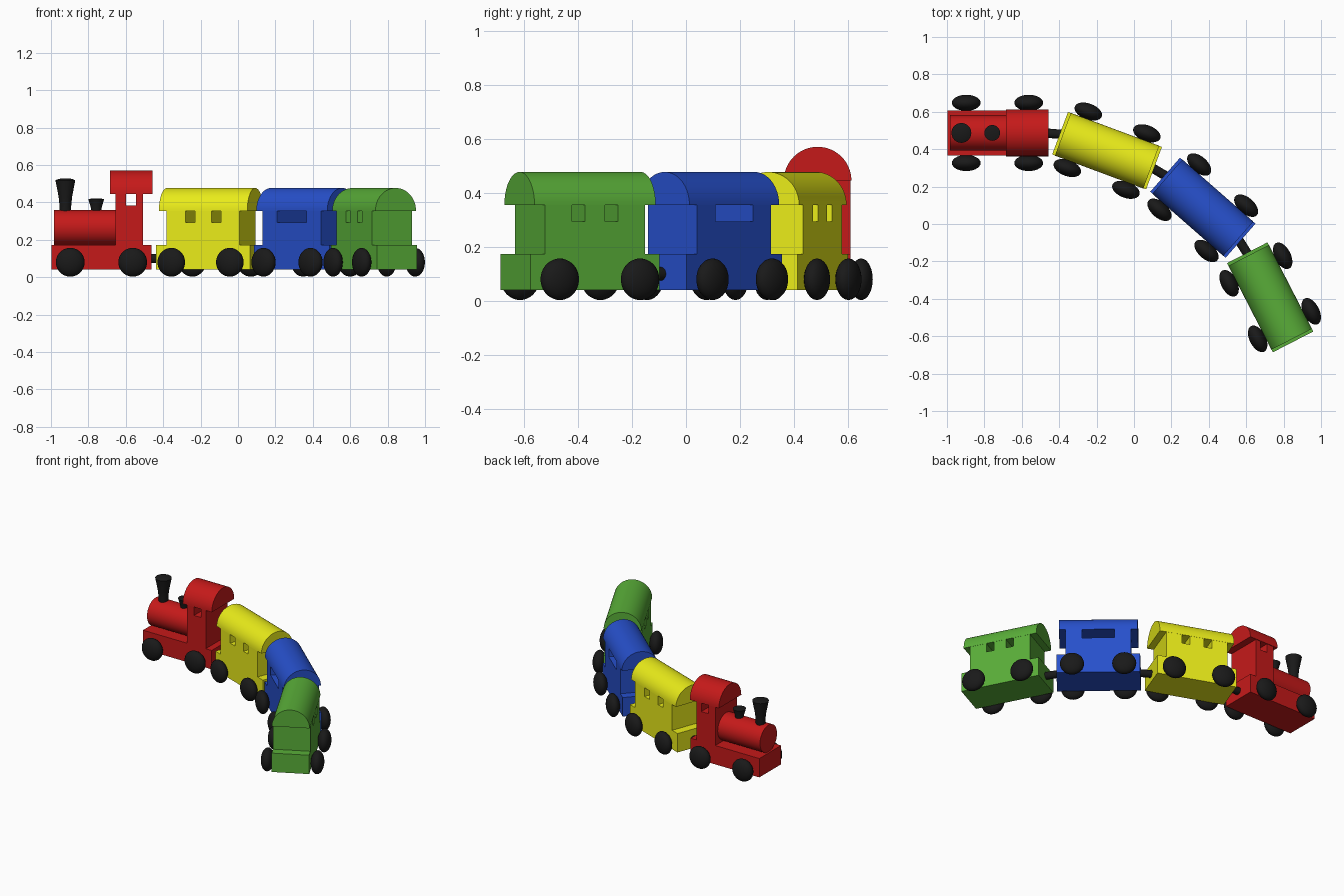
import bpy, bmesh
from math import sin, cos, pi, radians
from mathutils import Matrix, Vector

if "Cube" in bpy.data.objects:
    bpy.data.objects.remove(bpy.data.objects["Cube"])


def material(name, rgb):
    m = bpy.data.materials.new(name)
    m.diffuse_color = (*rgb, 1)
    m.use_nodes = True
    m.node_tree.nodes["Principled BSDF"].inputs["Base Color"].default_value = m.diffuse_color
    return m


RED = material("red", (0.56, 0.01, 0.01))
YELLOW = material("yellow", (0.82, 0.84, 0.01))
BLUE = material("blue", (0.02, 0.08, 0.6))
GREEN = material("green", (0.1, 0.42, 0.04))
BLACK = material("black", (0.01, 0.01, 0.01))


def finish(bm, name, mat, place):
    bmesh.ops.recalc_face_normals(bm, faces=bm.faces)
    me = bpy.data.meshes.new(name)
    bm.to_mesh(me)
    bm.free()
    ob = bpy.data.objects.new(name, me)
    bpy.context.collection.objects.link(ob)
    me.materials.append(mat)
    ob.matrix_world = place
    bpy.context.view_layer.objects.active = ob
    ob.select_set(True)
    bpy.ops.object.shade_smooth_by_angle(angle=radians(35))
    ob.select_set(False)
    return ob


def prism(name, points, push, mat, place):
    """Extrude a closed 3D outline along a vector."""
    bm = bmesh.new()
    face = bm.faces.new([bm.verts.new(p) for p in points])
    ext = bmesh.ops.extrude_face_region(bm, geom=[face], use_keep_orig=True)
    moved = [g for g in ext["geom"] if isinstance(g, bmesh.types.BMVert)]
    bmesh.ops.translate(bm, verts=moved, vec=push)
    finish(bm, name, mat, place)


def lathe(name, profile, mat, place, steps=40):
    """Spin an (r, z) profile around local z."""
    bm = bmesh.new()
    vs = [bm.verts.new((r, 0, z)) for r, z in profile]
    es = [bm.edges.new(pair) for pair in zip(vs, vs[1:])]
    bmesh.ops.spin(bm, geom=vs + es, cent=(0, 0, 0), axis=(0, 0, 1),
                   angle=2 * pi, steps=steps, use_merge=True)
    bmesh.ops.remove_doubles(bm, verts=bm.verts, dist=1e-5)
    finish(bm, name, mat, place)


def rod(name, a, b, r, mat):
    a, b = Vector(a), Vector(b)
    d = b - a
    place = Matrix.Translation(a) @ d.to_track_quat("Z", "Y").to_matrix().to_4x4()
    lathe(name, [(0, 0), (r, 0), (r, d.length), (0, d.length)], mat, place)


BASE, W = 0.268, 0.121          # half length and half width of a wagon floor
FLOOR, DECK = 0.04, 0.173


def wagon(label, mat, place, body, windows, sill, eave, roof, roof_r):
    """Chassis and body as one notched side profile, then roof and wheels."""
    side = [(-BASE, FLOOR), (BASE, FLOOR), (BASE, DECK), (body[1], DECK), (body[1], eave)]
    for a, b in reversed(windows):
        side += [(b, eave), (b, sill), (a, sill), (a, eave)]
    side += [(body[0], eave), (body[0], DECK), (-BASE, DECK)]
    prism(label + "_body", [(x, -W, z) for x, z in side], (0, 2 * W, 0), mat, place)

    arc = [(roof[0], roof_r * cos(pi * i / 32), eave + roof_r * sin(pi * i / 32))
           for i in range(33)]
    prism(label + "_roof", arc, (roof[1] - roof[0], 0, 0), mat, place)

    # rounded wheels
    n = 14
    lens = [(0.077 * sin(pi * i / n), -0.043 * cos(pi * i / n)) for i in range(n + 1)]
    lens[0], lens[-1] = (0, -0.043), (0, 0.043)
    for x in (-0.167, 0.167):
        for s in (-1, 1):
            at = Matrix.Translation((x, s * 0.161, 0.08)) @ Matrix.Rotation(pi / 2, 4, "X")
            lathe(label + "_wheel", lens, BLACK, place @ at)


def placing(x, y, deg):
    return Matrix.Translation((x, y, 0)) @ Matrix.Rotation(radians(deg), 4, "Z")


places = [placing(-0.73, 0.487, 0), placing(-0.144, 0.392, -20.4),
          placing(0.368, 0.087, -41.2), placing(0.728, -0.392, -62.8)]

# engine with cab
wagon("engine", RED, places[0], (0.075, 0.222), [(0.13, 0.185)],
      0.383, 0.445, (0.045, 0.272), 0.125)
# wagons
body, roof = (-0.208, 0.208), (-0.252, 0.252)
wagon("front_wagon", YELLOW, places[1], body,
      [(-0.102, -0.048), (0.048, 0.102)], 0.293, 0.355, roof, 0.122)
wagon("middle_wagon", BLUE, places[2], body, [(-0.105, 0.105)], 0.293, 0.355, roof, 0.122)
wagon("rear_wagon", GREEN, places[3], body,
      [(-0.095, -0.041), (0.041, 0.095)], 0.293, 0.355, roof, 0.122)

# boiler and chimneys
rod("boiler", (-0.985, 0.487, 0.265), (-0.645, 0.487, 0.265), 0.095, RED)
lathe("chimney", [(0, 0.33), (0.031, 0.33), (0.031, 0.38), (0.036, 0.43), (0.053, 0.518),
                  (0.035, 0.526), (0, 0.529)], BLACK, placing(-0.923, 0.487, 0))
lathe("steam_dome", [(0, 0.33), (0.027, 0.33), (0.027, 0.365), (0.042, 0.417),
                     (0.025, 0.421), (0, 0.422)], BLACK, placing(-0.758, 0.487, 0))

# couplings between neighbours
for a, b in zip(places, places[1:]):
    rod("coupling", a @ Vector((BASE - 0.02, 0, 0.1)), b @ Vector((-BASE + 0.02, 0, 0.1)),
        0.025, BLACK)
